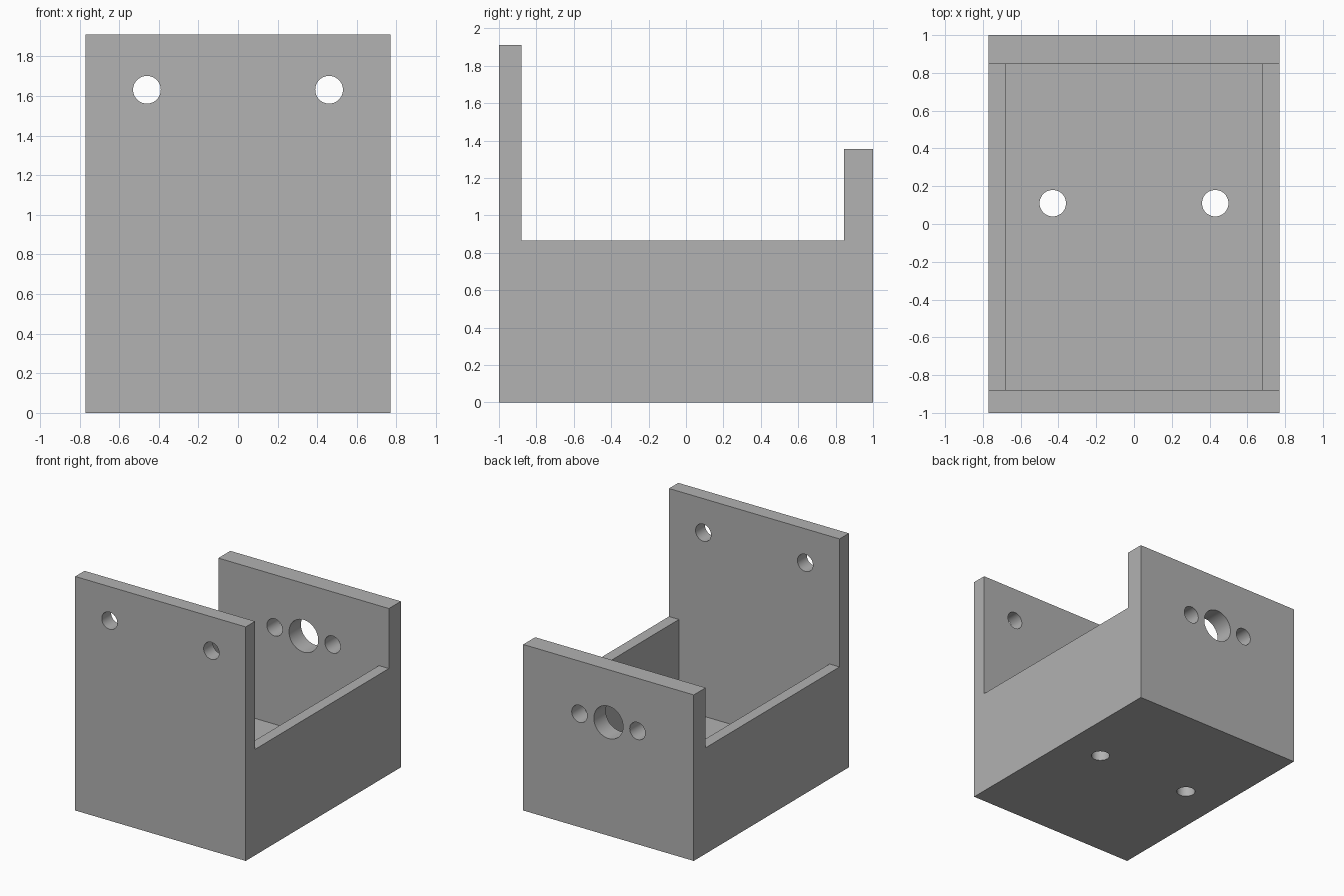
import bpy
import bmesh
import math
from mathutils import Matrix, Vector

cube = bpy.data.objects.get("Cube")
if cube:
    bpy.data.objects.remove(cube, do_unlink=True)

# Overall sizes
HALF_W, WALL_X = 0.77, 0.68
FRONT, FRONT_IN, BACK_IN, BACK = -1.0, -0.88, 0.846, 1.0
FRONT_H, BACK_H, SIDE_H, FLOOR_T = 1.91, 1.355, 0.865, 0.135
BOLT_R, SHAFT_R = 0.07, 0.132

grey = bpy.data.materials.new("mid grey")
grey.use_nodes = True
colour = (0.445, 0.445, 0.445, 1.0)
grey.diffuse_color = colour
grey.node_tree.nodes["Principled BSDF"].inputs["Base Color"].default_value = colour


def add_object(name, bm):
    bmesh.ops.recalc_face_normals(bm, faces=bm.faces)
    mesh = bpy.data.meshes.new(name)
    bm.to_mesh(mesh)
    bm.free()
    mesh.materials.append(grey)
    obj = bpy.data.objects.new(name, mesh)
    bpy.context.collection.objects.link(obj)
    return obj


def extrude_profile(name, profile, y0, y1):
    """Solid made from an x-z outline swept along y."""
    bm = bmesh.new()
    face = bm.faces.new([bm.verts.new((x, y0, z)) for x, z in profile])
    swept = bmesh.ops.extrude_face_region(bm, geom=[face])["geom"]
    verts = [g for g in swept if isinstance(g, bmesh.types.BMVert)]
    bmesh.ops.translate(bm, verts=verts, vec=(0, y1 - y0, 0))
    return add_object(name, bm)


def drill(obj, axis, holes, depth=0.5):
    """Cut round holes, each given as (centre, radius), along an axis."""
    bm = bmesh.new()
    turn = Vector((0, 0, 1)).rotation_difference(Vector(axis)).to_matrix().to_4x4()
    for centre, radius in holes:
        bmesh.ops.create_cone(bm, cap_ends=True, segments=48, radius1=radius,
                              radius2=radius, depth=depth,
                              matrix=Matrix.Translation(centre) @ turn)
    cutter = add_object("hole_cutter", bm)
    cutter.hide_render = True
    mod = obj.modifiers.new("holes", "BOOLEAN")
    mod.operation, mod.solver, mod.object = "DIFFERENCE", "EXACT", cutter
    bpy.ops.object.select_all(action="DESELECT")
    bpy.context.view_layer.objects.active = obj
    obj.select_set(True)
    bpy.ops.object.modifier_apply(modifier=mod.name)
    bpy.data.objects.remove(cutter, do_unlink=True)
    bpy.ops.object.shade_smooth_by_angle(angle=math.radians(30))


def plate_outline(height):
    return [(-HALF_W, 0), (HALF_W, 0), (HALF_W, height), (-HALF_W, height)]


# Tall front plate with two bolt holes
front_plate = extrude_profile("front_plate", plate_outline(FRONT_H), FRONT, FRONT_IN)
drill(front_plate, (0, 1, 0),
      [((s * 0.46, FRONT, 1.632), BOLT_R) for s in (-1, 1)])

# Shorter back plate with a shaft hole between two bolt holes
back_plate = extrude_profile("back_plate", plate_outline(BACK_H), BACK_IN, BACK)
drill(back_plate, (0, 1, 0),
      [((0, BACK, 0.925), SHAFT_R)]
      + [((s * 0.262, BACK, 0.925), BOLT_R) for s in (-1, 1)])

# Floor and side walls as one channel, with two bolt holes in the floor
half = [(HALF_W, 0), (HALF_W, SIDE_H), (WALL_X, SIDE_H), (WALL_X, FLOOR_T)]
channel = half + [(-x, z) for x, z in reversed(half)]
tray = extrude_profile("floor_and_side_walls", channel, FRONT_IN, BACK_IN)
drill(tray, (0, 0, 1),
      [((s * 0.43, 0.11, 0), BOLT_R) for s in (-1, 1)])
